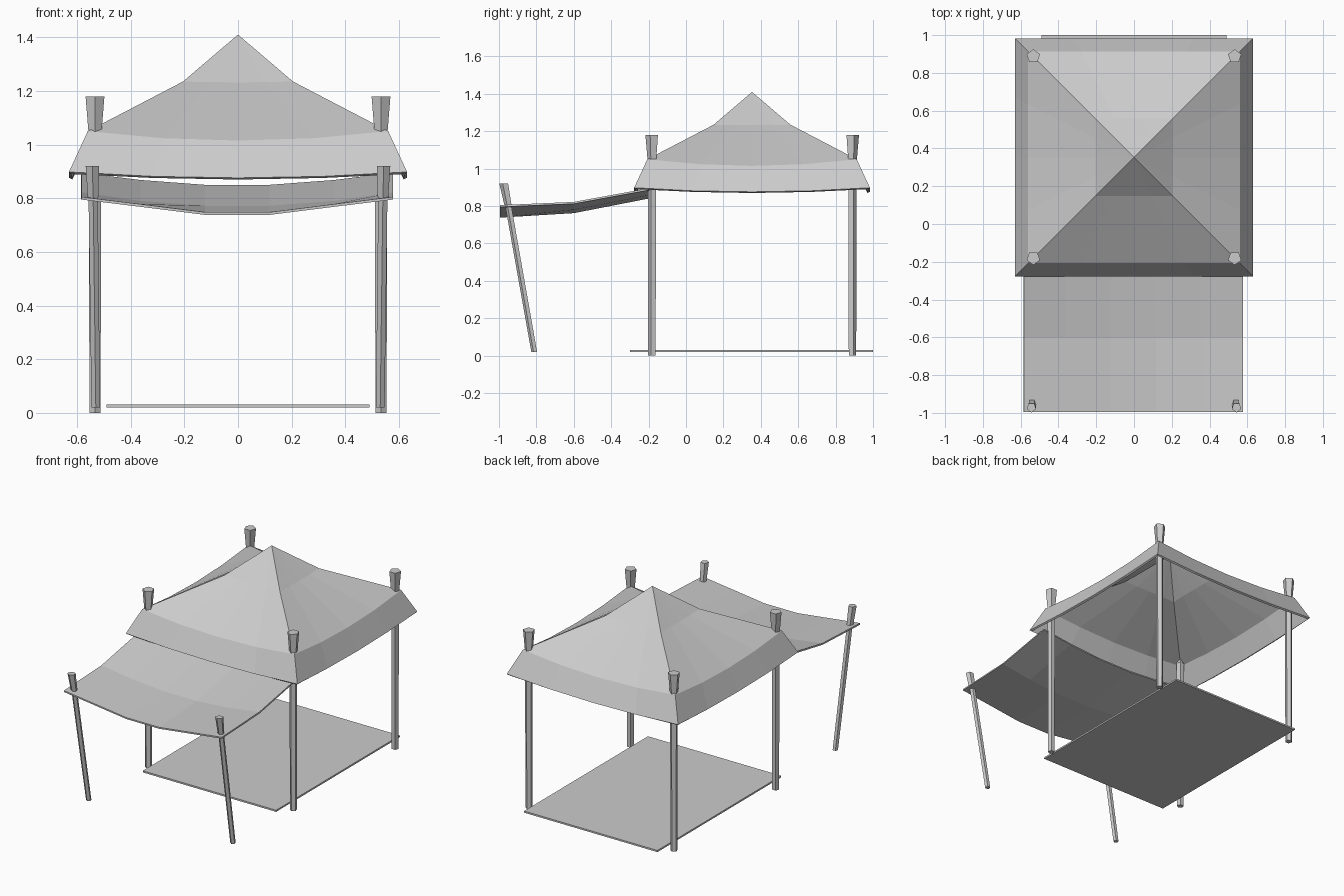
import bpy, math
from mathutils import Vector

if "Cube" in bpy.data.objects:
    bpy.data.objects.remove(bpy.data.objects["Cube"])

CY = 0.353  # middle of the main canopy in y


def mesh_object(name, verts, faces, thickness=0):
    me = bpy.data.meshes.new(name)
    me.from_pydata(verts, [], faces)
    me.update()
    ob = bpy.data.objects.new(name, me)
    bpy.context.collection.objects.link(ob)
    if thickness:
        mod = ob.modifiers.new("cloth_thickness", 'SOLIDIFY')
        mod.thickness = thickness
        mod.offset = -1
    return ob


def post(name, sections, out):
    """Five-sided pole through (point, radius) sections, one corner facing y*out."""
    verts, faces = [], []
    for p, r in sections:
        for i in range(5):
            a = out * math.pi / 2 + i * math.tau / 5
            verts.append(Vector(p) + Vector((r * math.cos(a), r * math.sin(a), 0)))
    for s in range(len(sections) - 1):
        for i in range(5):
            j = (i + 1) % 5
            faces.append((s*5 + i, s*5 + j, s*5 + 5 + j, s*5 + 5 + i))
    faces.append((4, 3, 2, 1, 0))
    n = len(verts)
    faces.append(tuple(range(n - 5, n)))
    return mesh_object(name, verts, faces)


# main canopy: square rings (half width, corner height, sag) below a peak
SEG = 4
rings = [(0.205, 1.235, 0.003), (0.56, 1.05, 0.035), (0.63, 0.898, 0.022)]
verts, faces = [(0, CY, 1.41)], []
for h, z, sag in rings:
    for side in range(4):
        a = side * math.pi / 2
        for k in range(SEG):
            t = -1 + 2 * k / SEG
            x, y = h * t, -h
            verts.append((x * math.cos(a) - y * math.sin(a),
                          CY + x * math.sin(a) + y * math.cos(a),
                          z - sag * (1 - t * t)))
n = 4 * SEG
for i in range(n):
    j = (i + 1) % n
    faces.append((0, 1 + i, 1 + j))
    for r in range(len(rings) - 1):
        a, b = 1 + r * n, 1 + (r + 1) * n
        faces.append((a + i, b + i, b + j, a + j))
mesh_object("main_canopy", verts, faces, 0.014)

# front awning: three sagging rows, heights given from edge to middle
cols = [0.58, 0.36, 0.12]
rows = [(-0.995, (0.805, 0.778, 0.748)),
        (-0.60, (0.822, 0.79, 0.772)),
        (-0.20, (0.895, 0.868, 0.85))]
verts, faces = [], []
for y, zs in rows:
    half = list(zip(cols, zs))
    verts += [(-x - 0.003, y, z) for x, z in half]
    verts += [(x - 0.003, y, z) for x, z in reversed(half)]
for r in range(2):
    for c in range(5):
        a = r * 6 + c
        faces.append((a, a + 1, a + 7, a + 6))
mesh_object("front_awning", verts, faces, 0.01)

# poles with flared heads
for s, side in ((-1, "left"), (1, "right")):
    x = 0.533 * s
    for y, out, end in ((-0.18, -1, "front"), (0.888, 1, "back")):
        post(f"{end}_{side}_pole",
             [((x, y, 0), 0.022), ((x, y, 1.05), 0.024)], out)
        post(f"{end}_{side}_pole_head",
             [((x, y, 1.04), 0.025), ((x, y, 1.18), 0.037)], out)
    post(f"awning_{side}_pole",
         [((0.53 * s, -0.81, 0.02), 0.017), ((0.54 * s, -0.95, 0.81), 0.018)], -1)
    post(f"awning_{side}_pole_head",
         [((0.54 * s, -0.95, 0.805), 0.021), ((0.543 * s, -0.972, 0.92), 0.026)], -1)

# ground mat
bpy.ops.mesh.primitive_cube_add(size=1, location=(0, 0.35, 0.026))
mat = bpy.context.object
mat.name = "ground_mat"
mat.scale = (0.98, 1.30, 0.011)
